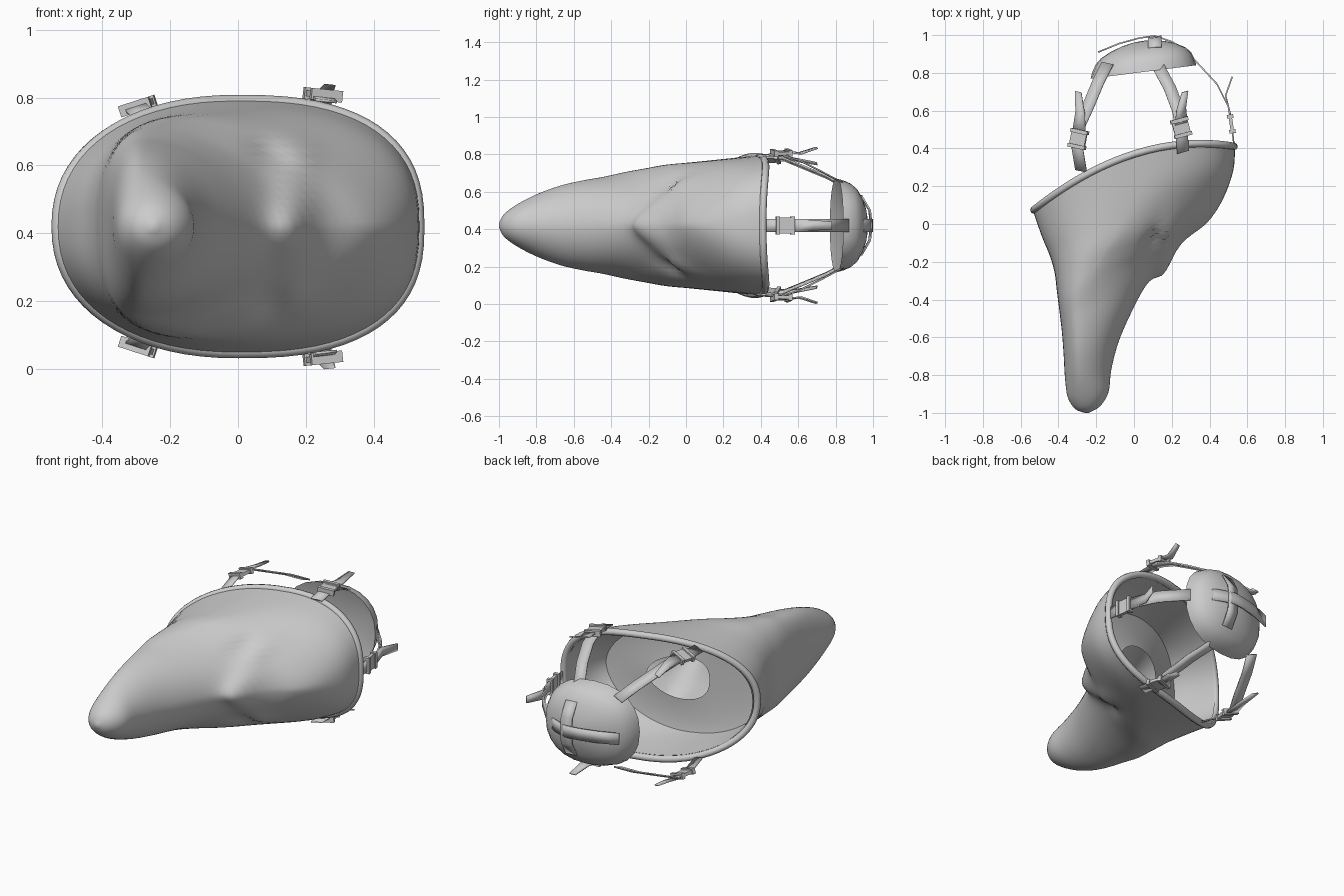
import bpy, bmesh, math
from mathutils import Vector, Matrix

cube = bpy.data.objects.get("Cube")
if cube:
    bpy.data.objects.remove(cube, do_unlink=True)

grey = bpy.data.materials.new("plain_grey")
grey.use_nodes = True
grey.diffuse_color = (0.6, 0.6, 0.6, 1)
grey.node_tree.nodes["Principled BSDF"].inputs["Base Color"].default_value = (0.6, 0.6, 0.6, 1)

MID = 0.42   # height of the mirror plane
SEG = 72


def finish(name, bm, thickness=0, angle=50):
    bmesh.ops.recalc_face_normals(bm, faces=bm.faces)
    mesh = bpy.data.meshes.new(name)
    bm.to_mesh(mesh)
    bm.free()
    obj = bpy.data.objects.new(name, mesh)
    bpy.context.collection.objects.link(obj)
    mesh.materials.append(grey)
    if thickness:
        mod = obj.modifiers.new("thickness", "SOLIDIFY")
        mod.thickness = thickness
        mod.offset = 0
    bpy.ops.object.select_all(action="DESELECT")
    obj.select_set(True)
    bpy.context.view_layer.objects.active = obj
    bpy.ops.object.shade_smooth_by_angle(angle=math.radians(angle))
    return obj


def loft(rings, cap=False):
    bm = bmesh.new()
    loops = [[bm.verts.new(p) for p in ring] for ring in rings]
    for a, b in zip(loops, loops[1:]):
        n = len(a)
        for i in range(n):
            bm.faces.new((a[i], a[(i + 1) % n], b[(i + 1) % n], b[i]))
    if cap:
        bm.faces.new(loops[-1])
    return bm


def rounded(a, power):
    # Point on a rounded unit outline
    c, s = math.cos(a), math.sin(a)
    return (math.copysign(abs(c) ** (2 / power), c), math.copysign(abs(s) ** (2 / power), s))


# Sections of the mask: chin-side x, y, forehead-side x, y, half height, bow,
# how boxy the chin side and forehead side are, and where the widest point lies
STATIONS = [
    (-.535, .07, .535, .41, .372, .13, 2.2, 2.55, .5),
    (-.49, -.06, .525, .28, .355, .11, 2.4, 2.3, .48),
    (-.445, -.17, .47, .13, .338, .09, 2.6, 1.8, .43),
    (-.42, -.26, .39, .01, .325, .07, 2.7, 1.55, .37),
    (-.41, -.34, .28, -.075, .305, .05, 2.7, 1.55, .32),
    (-.40, -.42, .17, -.16, .285, .03, 2.7, 1.6, .28),
    (-.39, -.50, .08, -.29, .26, .01, 2.6, 1.7, .27),
    (-.38, -.59, -.01, -.46, .24, 0, 2.4, 1.8, .29),
    (-.372, -.70, -.08, -.62, .212, 0, 2.2, 1.85, .33),
    (-.365, -.82, -.12, -.77, .165, 0, 2, 1.9, .38),
    (-.35, -.92, -.135, -.89, .11, 0, 2, 2, .45),
    (-.31, -.98, -.18, -.965, .06, 0, 2, 2, .5),
    (-.26, -1.0, -.24, -1.0, .01, 0, 2, 2, .5),
]


def station(t):
    # Smooth spline through the sections
    i = min(int(t), len(STATIONS) - 2)
    f = t - i
    p = [STATIONS[min(max(i + k, 0), len(STATIONS) - 1)] for k in (-1, 0, 1, 2)]
    return [b + .5 * f * (c - a + f * (2*a - 5*b + 4*c - d + f * (3*(b - c) + d - a)))
            for a, b, c, d in zip(*p)]


def section(t, scale=1, shift=(0, 0, 0)):
    lx, ly, rx, ry, h, bow, chin, brow, wide = station(t)
    pts = []
    for i in range(SEG):
        a = 2 * math.pi * i / SEG
        c, s = rounded(a, brow if math.cos(a) > 0 else chin)
        c, s = c * scale, s * scale
        k = wide + c * (1 - wide if c > 0 else wide)
        pts.append(Vector((lx + (rx - lx) * k,
                           ly + (ry - ly) * k + bow * (1 - c * c), MID + h * s)) + Vector(shift))
    return pts


def bump(p, x, z, sx, sz):
    return math.exp(-((p.x - x) / sx) ** 2 - ((p.z - z) / sz) ** 2)


# Outer shell, with nose and eye hollows pushed into its front
rings = [section(t / 4) for t in range(4 * (len(STATIONS) - 1) + 1)]
for ring in rings:
    for p in ring:
        if p.y < .25:
            dy = -.09 * bump(p, .16, MID, .06, .12)
            for side in (-1, 1):
                dy += .04 * bump(p, .10, MID + side * .22, .05, .05)
                dy -= .03 * bump(p, .17, MID + side * .22, .05, .05)
            p.y += dy
finish("mask_shell", loft(rings, cap=True), angle=60)

# Inner lining: a shallow bowl with a hole leading to the long chin
lining = [section(t / 4, .95) for t in range(9)]
lining += [section(2.2, .75, (.02, .02, 0)), section(2.2, .38, (.05, .04, 0))]
finish("inner_lining", loft(lining))

# Rolled rim
curve = bpy.data.curves.new("rim", "CURVE")
curve.dimensions = "3D"
curve.bevel_depth = .02
curve.bevel_resolution = 2
spline = curve.splines.new("POLY")
spline.points.add(SEG - 1)
for point, p in zip(spline.points, section(0, .99)):
    point.co = (*p, 1)
spline.use_cyclic_u = True
rim = bpy.data.objects.new("rim", curve)
curve.materials.append(grey)
bpy.context.collection.objects.link(rim)


def pad_ring(r, bulge):
    ring = []
    for i in range(24):
        c, s = rounded(2 * math.pi * i / 24, 2.3)
        x = .28 * r * c
        ring.append((.05 + x, .805 + .127 * x + bulge, MID + .25 * r * s))
    return ring


# Padded cushion behind the head: hollowed front, steep sides, shallow dome
pad = [pad_ring(r, .04 * (1 - r * r)) for r in (.04, .3, .6, .85, .96)]
pad += [pad_ring(r, .07 * (1 - r ** 14) + .095 * (1 - r * r))
        for r in (1, .985, .96, .9, .8, .62, .4, .2, .04)]
finish("back_pad", loft(pad, cap=True), angle=70)


def ribbon(name, path, across, width=.065, end=1, thickness=.008):
    bm = bmesh.new()
    across = Vector(across).normalized()
    pairs = []
    for i, p in enumerate(path):
        f = i / (len(path) - 1)
        half = across * width / 2 * (1 + (end - 1) * f)
        pairs.append((bm.verts.new(Vector(p) - half), bm.verts.new(Vector(p) + half)))
    for (a, b), (c, d) in zip(pairs, pairs[1:]):
        bm.faces.new((a, b, d, c))
    return finish(name, bm, thickness)


def buckle(name, centre, across, along):
    # Plate with two raised crossbars
    w = Vector(across).normalized()
    n = w.cross(Vector(along)).normalized()
    l = n.cross(w)
    basis = Matrix((w, l, n)).transposed().to_4x4()
    bm = bmesh.new()
    for shift, size in ((0, (.085, .10, .018)), (-.04, (.095, .02, .034)), (.04, (.095, .02, .034))):
        m = Matrix.Translation(Vector(centre) + l * shift) @ basis @ Matrix.Diagonal((*size, 1))
        bmesh.ops.create_cube(bm, size=1, matrix=m)
    finish(name, bm, angle=30)


def flip(p, side):
    return (p[0], p[1], MID + side * (p[2] - MID))


# Upper and lower pairs of straps, mirrored about the middle
for side, label in ((1, "upper"), (-1, "lower")):
    sets = {
        "chin": ([(-.28, .28, .75), (-.3, .4, .77), (-.29, .52, .775), (-.24, .63, .73),
                  (-.19, .75, .68), (-.14, .85, .625)],
                 [(-.29, .5, .785), (-.285, .59, .77), (-.295, .70, .75)],
                 (-.295, .45, .775), (.93, -.2, .3)),
        "brow": ([(.26, .38, .79), (.25, .5, .80), (.235, .6, .77), (.19, .72, .71),
                  (.12, .85, .64)],
                 [(.25, .53, .815), (.25, .61, .805), (.27, .70, .835)],
                 (.25, .51, .808), (.93, .25, -.1)),
    }
    for part, (path, tail, centre, across) in sets.items():
        w = (across[0], across[1], side * across[2])
        ribbon(f"{label}_{part}_strap", [flip(p, side) for p in path], w)
        ribbon(f"{label}_{part}_strap_tail", [flip(p, side) for p in tail], w, .07, .5)
        buckle(f"{label}_{part}_buckle", flip(centre, side), w, (0, 1, 0))

# Forehead strap along the middle
UP = (0, 0, 1)
ribbon("forehead_strap", [(.53, .41, MID), (.52, .5, MID), (.5, .62, MID),
                          (.44, .74, MID), (.32, .87, MID)], UP, .07)
ribbon("forehead_strap_tail", [(.51, .58, MID), (.485, .68, MID), (.52, .78, MID)], UP, .07, .6)
buckle("forehead_buckle", (.515, .53, MID), UP, (-.15, 1, 0))

# Crossed bands over the pad
ribbon("pad_cross_band", [(-.19, .91, MID), (-.08, .955, MID), (.03, .985, MID), (.11, .996, MID),
                          (.2, .965, MID), (.29, .91, MID)], UP, .07)
ribbon("pad_upright_band", [(.11, .935, MID - .16), (.11, .982, MID - .08), (.11, .99, MID),
                            (.11, .982, MID + .08), (.11, .935, MID + .16)], (1, .1, 0), .07)
